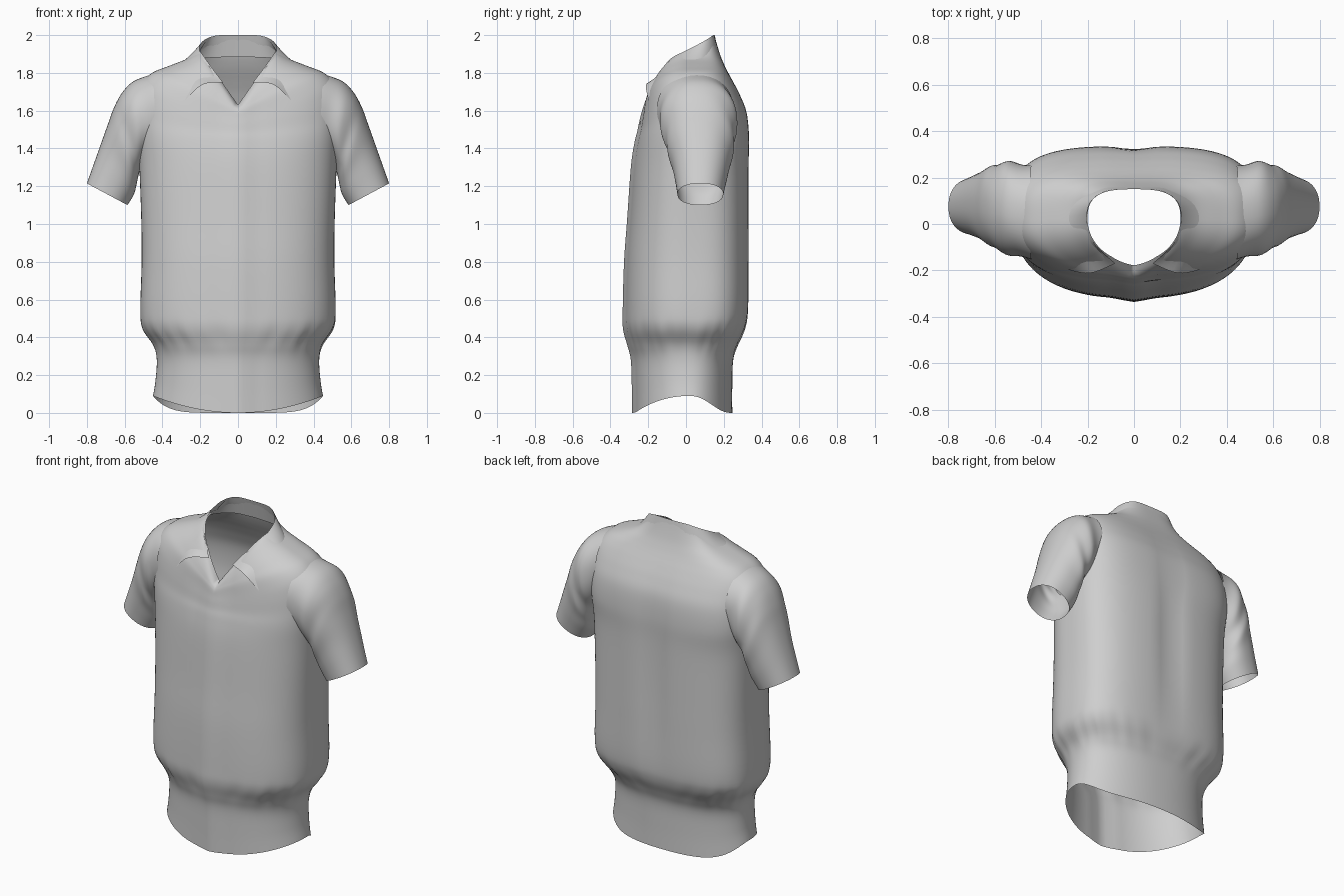
import bpy
import bmesh
import math
from mathutils import Vector
from mathutils.bvhtree import BVHTree

default_cube = bpy.data.objects.get("Cube")
if default_cube:
    bpy.data.objects.remove(default_cube, do_unlink=True)

# One plain cloth colour
cloth = bpy.data.materials.new("grey_cloth")
cloth.use_nodes = True
cloth.diffuse_color = (0.62, 0.62, 0.62, 1)
shader = next(n for n in cloth.node_tree.nodes if n.type == "BSDF_PRINCIPLED")
shader.inputs["Base Color"].default_value = cloth.diffuse_color
shader.inputs["Roughness"].default_value = 0.8


def smooth_rows(rows, steps):
    """Catmull-Rom interpolation through rows of equal length."""
    rows = [Vector(r) for r in rows]
    padded = [rows[0]] + rows + [rows[-1]]
    result = []
    for i in range(len(rows) - 1):
        a, b, c, d = padded[i:i + 4]
        for k in range(steps):
            t = k / steps
            result.append(0.5 * (2 * b + (c - a) * t
                                 + (2 * a - 5 * b + 4 * c - d) * t * t
                                 + (3 * b - a - 3 * c + d) * t ** 3))
    return result + [rows[-1]]


def signed_power(value, exponent):
    return math.copysign(abs(value) ** exponent, value)


def add_sheet(name, grid, closed):
    """Skin a grid of points; closed joins each row into a ring."""
    bm = bmesh.new()
    verts = [[bm.verts.new(p) for p in row] for row in grid]
    count = len(grid[0])
    for low, high in zip(verts, verts[1:]):
        for j in range(count if closed else count - 1):
            k = (j + 1) % count
            bm.faces.new((low[j], low[k], high[k], high[j]))
    bm.normal_update()
    mesh = bpy.data.meshes.new(name)
    bm.to_mesh(mesh)
    bm.free()
    mesh.materials.append(cloth)
    mesh.polygons.foreach_set("use_smooth", [True] * len(mesh.polygons))
    obj = bpy.data.objects.new(name, mesh)
    bpy.context.collection.objects.link(obj)
    return obj


# Torso: lower rings are (height, half width, front y, back y)
lower = [
    (0.14, 0.437, -0.272, 0.245),
    (0.28, 0.43, -0.277, 0.25),
    (0.36, 0.447, -0.295, 0.275),
    (0.45, 0.505, -0.318, 0.315),
    (0.55, 0.517, -0.32, 0.33),
    (0.8, 0.51, -0.313, 0.333),
    (1.02, 0.512, -0.297, 0.333),
    (1.3, 0.522, -0.277, 0.333),
]
# Yoke rings are (front z, side z, back z, half width, front y, back y)
yoke = [
    (1.43, 1.46, 1.46, 0.53, -0.258, 0.335),
    (1.49, 1.57, 1.59, 0.535, -0.243, 0.322),
    (1.53, 1.67, 1.68, 0.53, -0.235, 0.288),
    (1.56, 1.745, 1.75, 0.51, -0.228, 0.252),
    (1.585, 1.8, 1.8, 0.455, -0.222, 0.224),
    (1.6, 1.835, 1.84, 0.37, -0.216, 0.204),
    (1.61, 1.87, 1.885, 0.28, -0.207, 0.185),
    (1.62, 1.9, 1.94, 0.225, -0.19, 0.167),
    (1.63, 1.915, 2.0, 0.2, -0.163, 0.15),
]
# Each full ring adds front roundness, back roundness and height falloff
rings = [(0, 0.09, 0, 0.45, -0.27, 0.245, 2.1, 2.2, 2)]
for z, w, front, back in lower:
    full = min(1, max(0, (z - 0.25) / 0.25))
    rings.append((z, z + (0.03 if z < 0.2 else 0), z, w, front, back,
                  2.1 + 0.3 * full, 2.2 + 0.9 * full, 2))
for i, ring in enumerate(yoke):
    f = i / (len(yoke) - 1)
    rings.append(ring + (2.5 - 0.5 * f, 3.4 - 0.5 * f, max(1, 2 - 2 * f)))


def torso_ring(ring, segments=112, side_y=0.02):
    zf, zs, zb, w, front, back, nf, nb, falloff = ring
    gather = 0.012 * math.exp(-((zs - 0.4) / 0.07) ** 2)
    spine = 0.022 * max(0, math.sin(math.pi * min(1, max(0, (zb - 0.4) / 1.4))))
    points = []
    for j in range(segments):
        a = math.tau * j / segments
        c, s = math.cos(a), math.sin(a)
        n = nb if s > 0 else nf
        x = signed_power(c, 2 / n)
        depth = abs(s) ** (2 / n)
        ripple = 1 + gather * math.sin(a * 19) * math.sin(a * 7 + 1)
        if s > 0:
            y = side_y + (back - side_y) * depth * ripple
            y -= spine * math.exp(-(x * w / 0.07) ** 2)
            z = zs + (zb - zs) * (1 - abs(x) ** 6)
        else:
            y = side_y + (front - side_y) * depth * ripple
            y -= 0.015 * max(0, 1 - abs(x * w) / 0.1)  # placket ridge
            z = zs + (zf - zs) * (1 - abs(x) ** falloff)
        points.append((x * w * ripple, y, z))
    return points


torso = add_sheet("torso", [torso_ring(r) for r in smooth_rows(rings, 5)], True)

# Sleeves: (outer x, outer z, inner x, inner z, front y, back y)
sleeve_rings = [
    (0.45, 1.795, 0.43, 1.4, -0.15, 0.25),
    (0.55, 1.757, 0.485, 1.35, -0.14, 0.268),
    (0.61, 1.7, 0.51, 1.31, -0.122, 0.264),
    (0.655, 1.62, 0.525, 1.265, -0.105, 0.256),
    (0.69, 1.525, 0.535, 1.22, -0.088, 0.245),
    (0.745, 1.37, 0.55, 1.16, -0.062, 0.22),
    (0.8, 1.215, 0.585, 1.1, -0.045, 0.197),
]


def sleeve_ring(ring, side, segments=56):
    ox, oz, ix, iz, front, back = ring
    points = []
    for j in range(segments):
        a = -side * math.tau * j / segments
        c = signed_power(math.cos(a), 0.9)
        s = signed_power(math.sin(a), 0.9)
        # Soft creases close to the armpit
        crease = 0.004 * math.sin(iz * 70 + s * 3) * max(0, iz - 1.12) / 0.2
        points.append((side * ((ox + ix) / 2 + (ox - ix) / 2 * c),
                       (front + back) / 2 + ((back - front) / 2 + crease) * s,
                       (oz + iz) / 2 + (oz - iz) / 2 * c))
    return points


for side, label in ((1, "left"), (-1, "right")):
    add_sheet(label + "_sleeve",
              [sleeve_ring(r, side) for r in smooth_rows(sleeve_rings, 6)], True)

# Collar: fold edge and outer edge from the nape to the wing tip
fold = [(0, 0.152, 2.0), (0.12, 0.143, 1.997), (0.19, 0.09, 1.965),
        (0.203, 0, 1.918), (0.174, -0.08, 1.877), (0.133, -0.125, 1.82),
        (0.08, -0.17, 1.75)]
outer = [(0, 0.176, 1.885), (0.15, 0.166, 1.88), (0.262, 0.098, 1.865),
         (0.303, 0, 1.853), (0.313, -0.065, 1.823), (0.308, -0.125, 1.77),
         (0.285, -0.197, 1.65)]
middle = [(Vector(p) + Vector(q)) / 2 for p, q in zip(fold, outer)]
middle[-1] = Vector((0.19, -0.212, 1.737))
lines = [smooth_rows(line, 5) for line in (fold, middle, outer)]
collar = add_sheet("collar", [smooth_rows(row, 5) for row in zip(*lines)], False)
collar.modifiers.new("mirror", "MIRROR").use_clip = True

# Small chest tab resting on the left front
bm = bmesh.new()
bm.from_mesh(torso.data)
tree = BVHTree.FromBMesh(bm)
bm.free()


def on_chest(x, z):
    hit = tree.ray_cast(Vector((x, -1, z)), Vector((0, 1, 0)))[0]
    return hit - Vector((0, 0.006, 0))


add_sheet("chest_tab", [[on_chest(0.08 + w * k, z) for k in (-1, 0, 1)]
                        for w, z in ((0.036, 1.526), (0.036, 1.537), (0.026, 1.545))],
          False)
